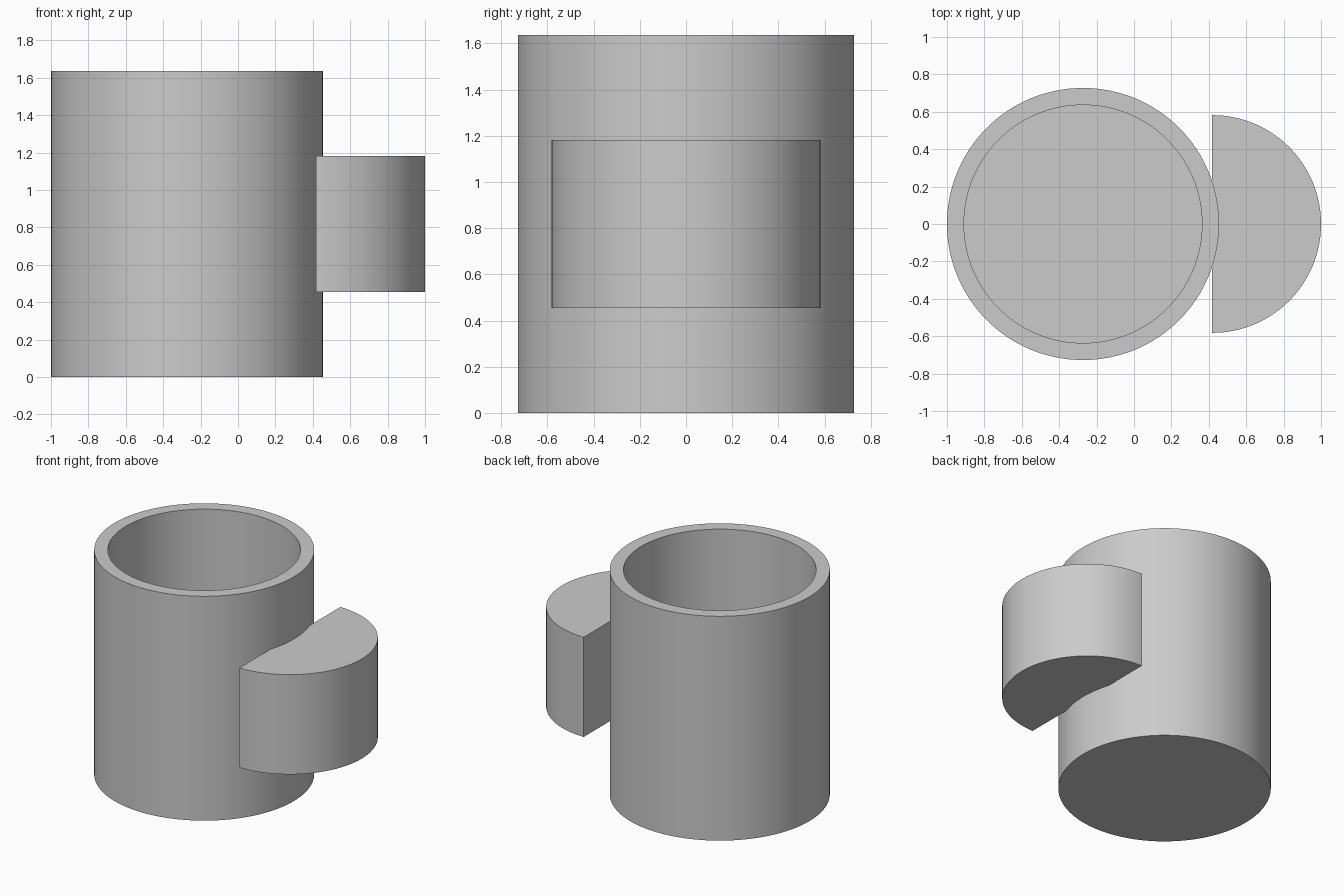
import bpy
import bmesh
import math
from mathutils import Vector

UNIT = 2 / 110          # longest side is 110 design units
CUP_X = -15 * UNIT      # axis of the cup
SEGMENTS = 128

cube = bpy.data.objects.get("Cube")
if cube:
    bpy.data.objects.remove(cube, do_unlink=True)

grey = bpy.data.materials.new("plain grey")
grey.use_nodes = True
grey.diffuse_color = (0.6, 0.6, 0.6, 1)
grey.node_tree.nodes["Principled BSDF"].inputs["Base Color"].default_value = grey.diffuse_color


def add_object(name, bm, location):
    """Turn a bmesh into a shaded object with clean outward normals."""
    bmesh.ops.remove_doubles(bm, verts=bm.verts, dist=1e-5)
    bmesh.ops.recalc_face_normals(bm, faces=bm.faces)
    mesh = bpy.data.meshes.new(name)
    bm.to_mesh(mesh)
    bm.free()
    mesh.materials.append(grey)
    obj = bpy.data.objects.new(name, mesh)
    obj.location = location
    bpy.context.collection.objects.link(obj)
    bpy.ops.object.select_all(action="DESELECT")
    obj.select_set(True)
    bpy.context.view_layer.objects.active = obj
    bpy.ops.object.shade_smooth_by_angle(angle=math.radians(30))
    return obj


# Cup: hollow lathe with a solid floor
bm = bmesh.new()
profile = [(0, 0), (40, 0), (40, 90), (35, 90), (35, 5), (0, 5)]
verts = [bm.verts.new((r * UNIT, 0, z * UNIT)) for r, z in profile]
edges = [bm.edges.new(pair) for pair in zip(verts, verts[1:])]
bmesh.ops.spin(bm, geom=verts + edges, cent=(0, 0, 0), axis=(0, 0, 1),
               angle=math.tau, steps=SEGMENTS)
add_object("cup_body", bm, (CUP_X, 0, 0))

# Handle: solid half disc whose flat side sinks into the cup wall
bm = bmesh.new()
half = SEGMENTS // 2
rim = []
for i in range(half + 1):
    a = math.pi * (i / half - 0.5)
    rim.append(bm.verts.new((32 * UNIT * math.cos(a), 32 * UNIT * math.sin(a), 0)))
face = bm.faces.new(rim)
top = bmesh.ops.extrude_face_region(bm, geom=[face])["geom"]
bmesh.ops.translate(bm, verts=[v for v in top if isinstance(v, bmesh.types.BMVert)],
                    vec=Vector((0, 0, 40 * UNIT)))
add_object("handle", bm, (CUP_X + 38 * UNIT, 0, 25 * UNIT))
